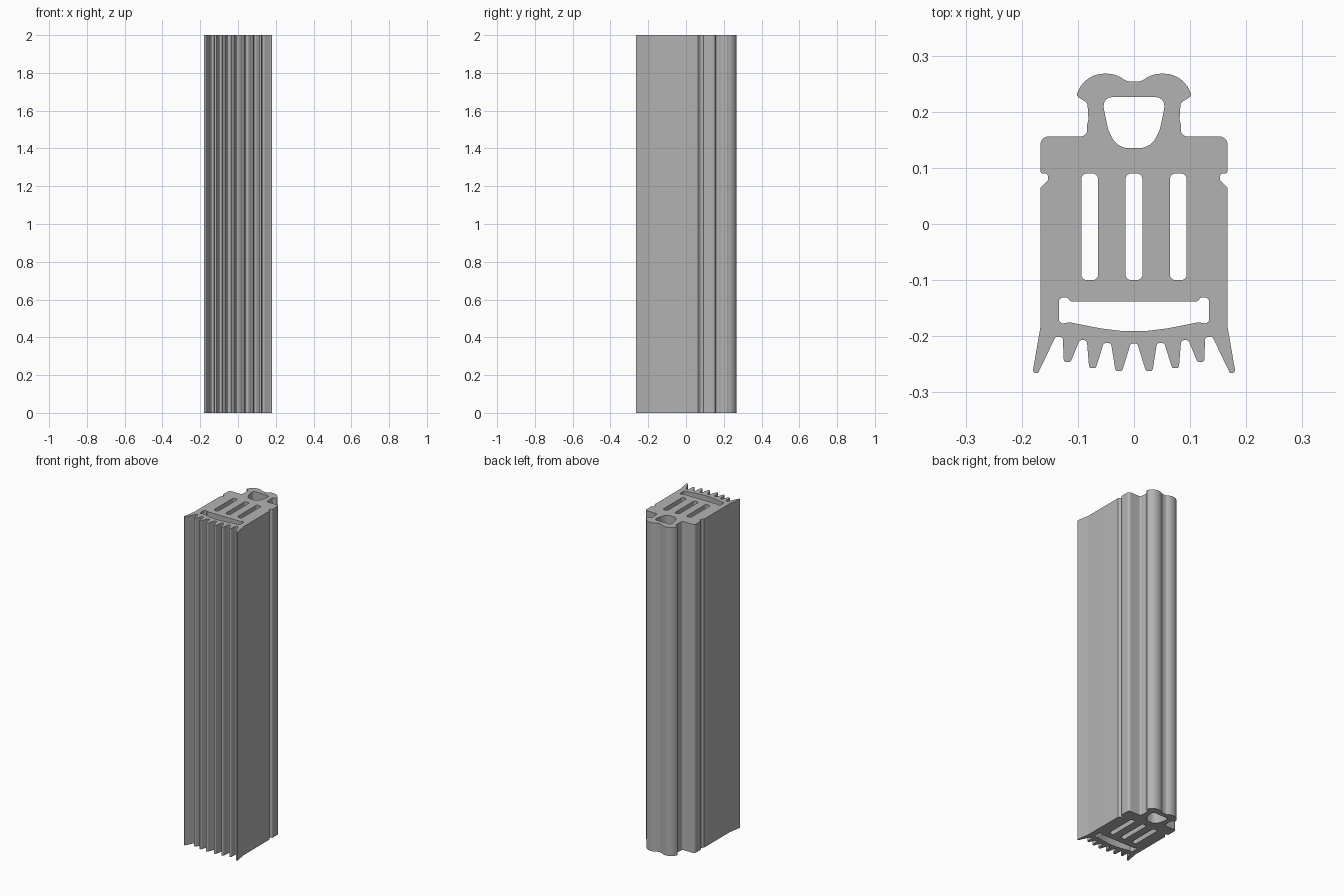
import bpy, bmesh, math
from mathutils import Vector

default_cube = bpy.data.objects.get("Cube")
if default_cube:
    bpy.data.objects.remove(default_cube, do_unlink=True)

HEIGHT = 2.0


def mirrored(half):
    """Close a right-hand half profile with its mirror image."""
    return half + [(-x, y, r) for x, y, r in reversed(half)]


def rounded(corners):
    """Replace each (x, y, radius) corner by an arc tangent to both edges."""
    points = []
    count = len(corners)
    for i, (x, y, radius) in enumerate(corners):
        p = Vector((x, y))
        to_prev = Vector(corners[i - 1][:2]) - p
        to_next = Vector(corners[(i + 1) % count][:2]) - p
        a, b = to_prev.normalized(), to_next.normalized()
        half_angle = a.angle(b) / 2
        if radius == 0 or half_angle > 1.56:
            points.append(p)
            continue
        tangent = min(radius / math.tan(half_angle),
                      to_prev.length * 0.98, to_next.length * 0.98)
        radius = tangent * math.tan(half_angle)
        centre = p + (a + b).normalized() * radius / math.sin(half_angle)
        start, end = p + a * tangent - centre, p + b * tangent - centre
        sweep = math.atan2(start.x * end.y - start.y * end.x, start.dot(end))
        steps = max(3, math.ceil(abs(sweep) / math.radians(12)))
        for k in range(steps + 1):
            t = sweep * k / steps
            c, s = math.cos(t), math.sin(t)
            points.append(centre + Vector((start.x * c - start.y * s,
                                           start.x * s + start.y * c)))
    return points


def slot(x):
    """Tall rounded slot through the body."""
    w, low, high, r = 0.015, -0.1, 0.09, 0.01
    return [(x - w, low, r), (x + w, low, r), (x + w, high, r), (x - w, high, r)]


# Outer profile, from the back lip round to the front teeth
outline = [
    # double-bump lip
    (0.013, 0.254, 0.02), (0.032, 0.268, 0.05), (0.088, 0.268, 0.05),
    (0.103, 0.228, 0.006), (0.083, 0.216, 0.01),
    # neck and shoulder
    (0.081, 0.183, 0.03), (0.084, 0.176, 0.01), (0.082, 0.156, 0.012),
    (0.167, 0.156, 0.015),
    # side notch
    (0.167, 0.09, 0.005), (0.153, 0.09, 0.006), (0.153, 0.078, 0.003),
    (0.167, 0.064, 0.002),
    # splayed outer fin
    (0.167, -0.185, 0.02), (0.181, -0.266, 0.006), (0.171, -0.266, 0.005),
]
# Gap and tooth: gap centre and top, then tooth centre and tip
for gap, top, tooth, tip in [(0.134, -0.201, 0.119, -0.246),
                             (0.091, -0.207, 0.074, -0.257),
                             (0.048, -0.212, 0.027, -0.262)]:
    outline += [(gap + 0.006, top, 0.006), (gap - 0.007, top, 0.006),
                (tooth + 0.006, tip, 0.005), (tooth - 0.006, tip, 0.005)]
outline.append((0.006, -0.213, 0.006))

# D-shaped channel behind the lip
d_channel = [(0.054, 0.226, 0.015), (0.054, 0.206, 0.02),
             (0.046, 0.168, 0.03), (0.03, 0.135, 0.034)]

# Wide curved channel with eared ends
wide_channel = [(0.113, -0.138, 0.005), (0.119, -0.131, 0.006),
                (0.134, -0.131, 0.008), (0.134, -0.179, 0.008),
                (0.115, -0.175, 0.01), (0.06, -0.186, 0.2),
                (0.02, -0.191, 0.2)]

loops = [mirrored(outline), mirrored(d_channel), mirrored(wide_channel)]
loops += [slot(x) for x in (-0.079, 0, 0.079)]

# Filled, extruded curve gives the solid bar with through channels
curve = bpy.data.curves.new("bar_profile", "CURVE")
curve.dimensions = "2D"
curve.fill_mode = "BOTH"
curve.extrude = HEIGHT / 2
for loop in loops:
    points = rounded(loop)
    spline = curve.splines.new("POLY")
    spline.points.add(len(points) - 1)
    for target, p in zip(spline.points, points):
        target.co = (p.x, p.y, 0, 1)
    spline.use_cyclic_u = True

helper = bpy.data.objects.new("bar_profile", curve)
bpy.context.collection.objects.link(helper)
bpy.context.view_layer.update()
evaluated = helper.evaluated_get(bpy.context.evaluated_depsgraph_get())
mesh = bpy.data.meshes.new_from_object(evaluated)
bpy.data.objects.remove(helper, do_unlink=True)
bpy.data.curves.remove(curve)

# Weld caps to walls and stand the bar on the ground
bm = bmesh.new()
bm.from_mesh(mesh)
bmesh.ops.remove_doubles(bm, verts=bm.verts, dist=0.00001)
bmesh.ops.translate(bm, verts=bm.verts, vec=(0, 0, HEIGHT / 2))
bmesh.ops.recalc_face_normals(bm, faces=bm.faces)
bm.to_mesh(mesh)
bm.free()

# Plain grey material
grey = bpy.data.materials.new("plain_grey")
grey.use_nodes = True
colour = (0.45, 0.45, 0.45, 1)
grey.diffuse_color = colour
grey.node_tree.nodes["Principled BSDF"].inputs["Base Color"].default_value = colour
mesh.materials.clear()
mesh.materials.append(grey)

bar = bpy.data.objects.new("extruded_bar", mesh)
bpy.context.collection.objects.link(bar)
bpy.ops.object.select_all(action="DESELECT")
bar.select_set(True)
bpy.context.view_layer.objects.active = bar
bpy.ops.object.shade_smooth_by_angle(angle=math.radians(30))
